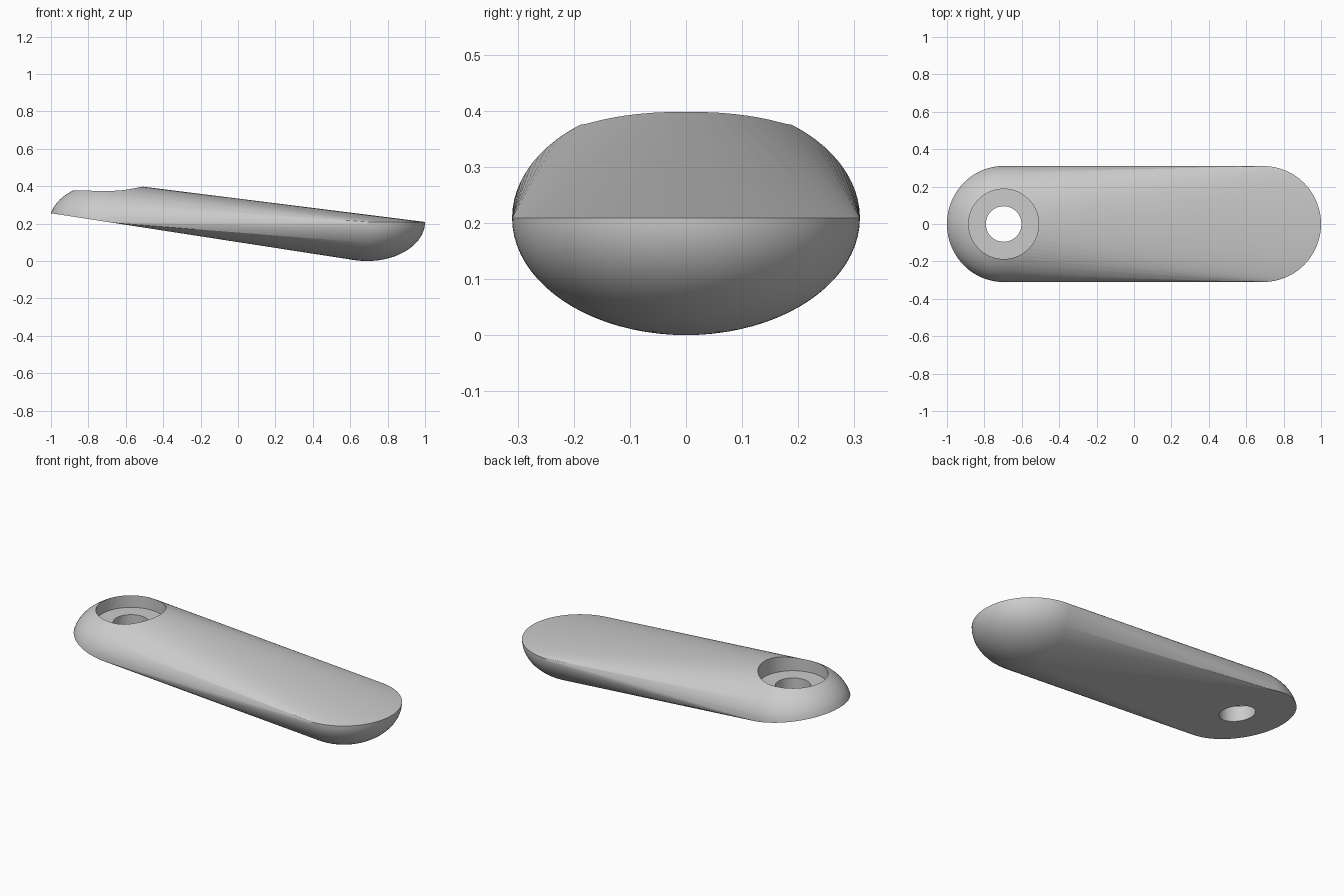
import bpy, bmesh, math
from mathutils import Matrix, Vector

if "Cube" in bpy.data.objects:
    bpy.data.objects.remove(bpy.data.objects["Cube"])

RX, RZ = 0.31, 0.209            # ellipsoid radii of both ends
LEFT = Vector((-0.698, 0, 0.209))
RIGHT = Vector((0.69, 0, 0.209))
TILT = math.asin(RX / (RIGHT.x - LEFT.x))   # underside plane is tangent to the right end


def half_ellipsoid(bm, centre, angle, segs=96, rings=20):
    """Add the points of a half ellipsoid, its cut plane turned about y."""
    m = (Matrix.Translation(centre) @ Matrix.Diagonal((RX, RX, RZ, 1))
         @ Matrix.Rotation(angle, 4, 'Y'))
    for i in range(rings):
        a = math.pi / 2 * i / rings
        for j in range(segs):
            b = 2 * math.pi * j / segs
            bm.verts.new(m @ Vector((math.cos(a) * math.cos(b),
                                     math.cos(a) * math.sin(b), math.sin(a))))
    bm.verts.new(m @ Vector((0, 0, 1)))


# Lever body: hull around an upper dome and a lower dome
bm = bmesh.new()
half_ellipsoid(bm, LEFT, TILT)
half_ellipsoid(bm, RIGHT, math.pi)
res = bmesh.ops.convex_hull(bm, input=bm.verts[:], use_existing_faces=False)
loose = [v for v in bm.verts if not v.link_faces]
bmesh.ops.delete(bm, geom=loose, context='VERTS')
bmesh.ops.recalc_face_normals(bm, faces=bm.faces[:])
mesh = bpy.data.meshes.new("lever_body")
bm.to_mesh(mesh)
bm.free()
body = bpy.data.objects.new("lever_body", mesh)
bpy.context.collection.objects.link(body)
bpy.context.view_layer.objects.active = body


def drill(name, radius, z0, z1):
    """Cut a vertical round hole through the left end."""
    bpy.ops.mesh.primitive_cylinder_add(vertices=96, radius=radius, depth=z1 - z0,
                                        location=(-0.697, 0, (z0 + z1) / 2))
    cutter = bpy.context.object
    cutter.name = name
    cutter.hide_render = True
    mod = body.modifiers.new(name, 'BOOLEAN')
    mod.operation, mod.object, mod.solver = 'DIFFERENCE', cutter, 'EXACT'
    bpy.context.view_layer.objects.active = body
    bpy.ops.object.modifier_apply(modifier=name)
    bpy.data.objects.remove(cutter)


# Screw recess and through hole
drill("screw_recess", 0.187, 0.305, 0.6)
drill("screw_hole", 0.095, -0.2, 0.7)

bpy.ops.object.select_all(action='DESELECT')
body.select_set(True)
bpy.context.view_layer.objects.active = body
bpy.ops.object.shade_smooth_by_angle(angle=math.radians(25))
